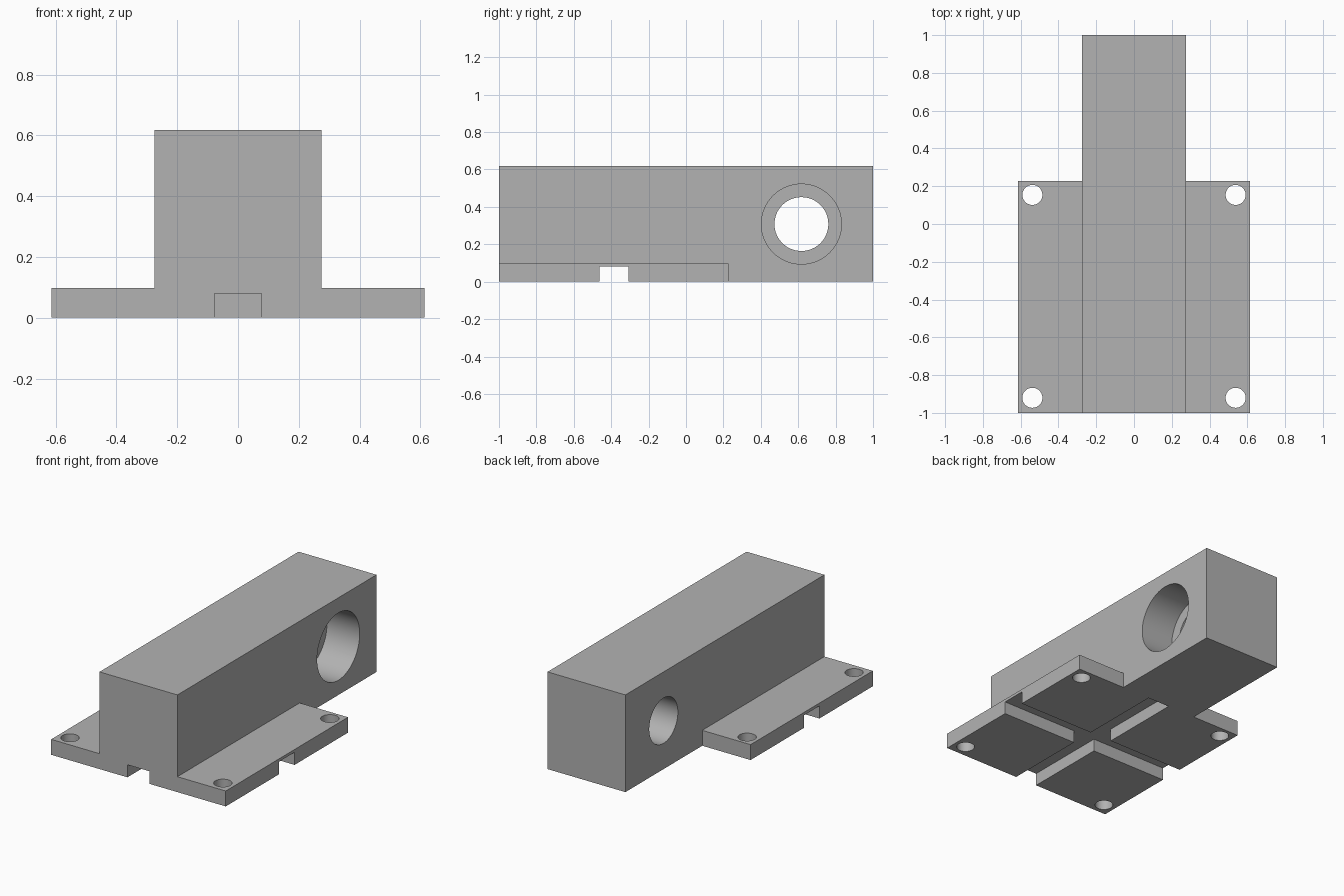
import bpy
from math import radians

old = bpy.data.objects.get("Cube")
if old:
    bpy.data.objects.remove(old, do_unlink=True)

# Main dimensions
BODY_X, BODY_Z = 0.274, 0.618
PLATE_X, PLATE_Z = 0.614, 0.098
PLATE_BACK = 0.228
SLOT, SLOT_Z = 0.0775, 0.08
MID_Y = (PLATE_BACK - 1) / 2
BORE_Y, BORE_Z = 0.617, 0.308

grey = bpy.data.materials.new("plain grey")
grey.use_nodes = True
grey.diffuse_color = (0.448, 0.448, 0.448, 1)
grey.node_tree.nodes["Principled BSDF"].inputs["Base Color"].default_value = grey.diffuse_color


def box(name, low, high):
    bpy.ops.mesh.primitive_cube_add(size=1, location=[(a + b) / 2 for a, b in zip(low, high)])
    ob = bpy.context.object
    ob.name = name
    ob.scale = [b - a for a, b in zip(low, high)]
    bpy.ops.object.transform_apply(location=True, rotation=True, scale=True)
    return ob


def cylinder(name, centre, radius, depth, rotation=(0, 0, 0)):
    bpy.ops.mesh.primitive_cylinder_add(vertices=64, radius=radius, depth=depth,
                                        location=centre, rotation=rotation)
    ob = bpy.context.object
    ob.name = name
    return ob


def combine(target, tool, operation):
    tool.hide_render = True
    mod = target.modifiers.new(tool.name, "BOOLEAN")
    mod.operation, mod.solver, mod.object = operation, "EXACT", tool
    bpy.context.view_layer.objects.active = target
    bpy.ops.object.modifier_apply(modifier=mod.name)
    bpy.data.objects.remove(tool, do_unlink=True)


# Long block joined to its mounting plate
bracket = box("mounting_block", (-BODY_X, -1, 0), (BODY_X, 1, BODY_Z))
bracket.data.materials.append(grey)
plate = box("base_plate", (-PLATE_X, -1, 0), (PLATE_X, PLATE_BACK, PLATE_Z))
plate.data.materials.append(grey)
combine(bracket, plate, "UNION")

# Crossed slots underneath: one across the plate, one from the front to the plate's back edge
cutters = [
    box("cross_slot", (-1, MID_Y - SLOT, -0.1), (1, MID_Y + SLOT, SLOT_Z)),
    box("long_slot", (-SLOT, -1.1, -0.1), (SLOT, PLATE_BACK, SLOT_Z)),
]
slots = cutters[0]
combine(slots, cutters[1], "UNION")
combine(bracket, slots, "DIFFERENCE")

# Through bore with a wider counterbore on the left side
across = (0, radians(90), 0)
combine(bracket, cylinder("bore", (0, BORE_Y, BORE_Z), 0.144, 1, across), "DIFFERENCE")
COUNTERBORE = 0.23
combine(bracket, cylinder("counterbore", (BODY_X, BORE_Y, BORE_Z), 0.214,
                          2 * COUNTERBORE, across), "DIFFERENCE")

# Four screw holes near the plate corners
for x in (-0.538, 0.538):
    for y in (-0.92, 0.154):
        combine(bracket, cylinder("screw_hole", (x, y, 0), 0.053, 0.4), "DIFFERENCE")

# Keep a single colour slot, and smooth only the round walls
bracket.data.materials.clear()
bracket.data.materials.append(grey)
for face in bracket.data.polygons:
    face.material_index = 0
bpy.ops.object.select_all(action="DESELECT")
bracket.select_set(True)
bpy.context.view_layer.objects.active = bracket
bpy.ops.object.shade_smooth_by_angle(angle=radians(30))
